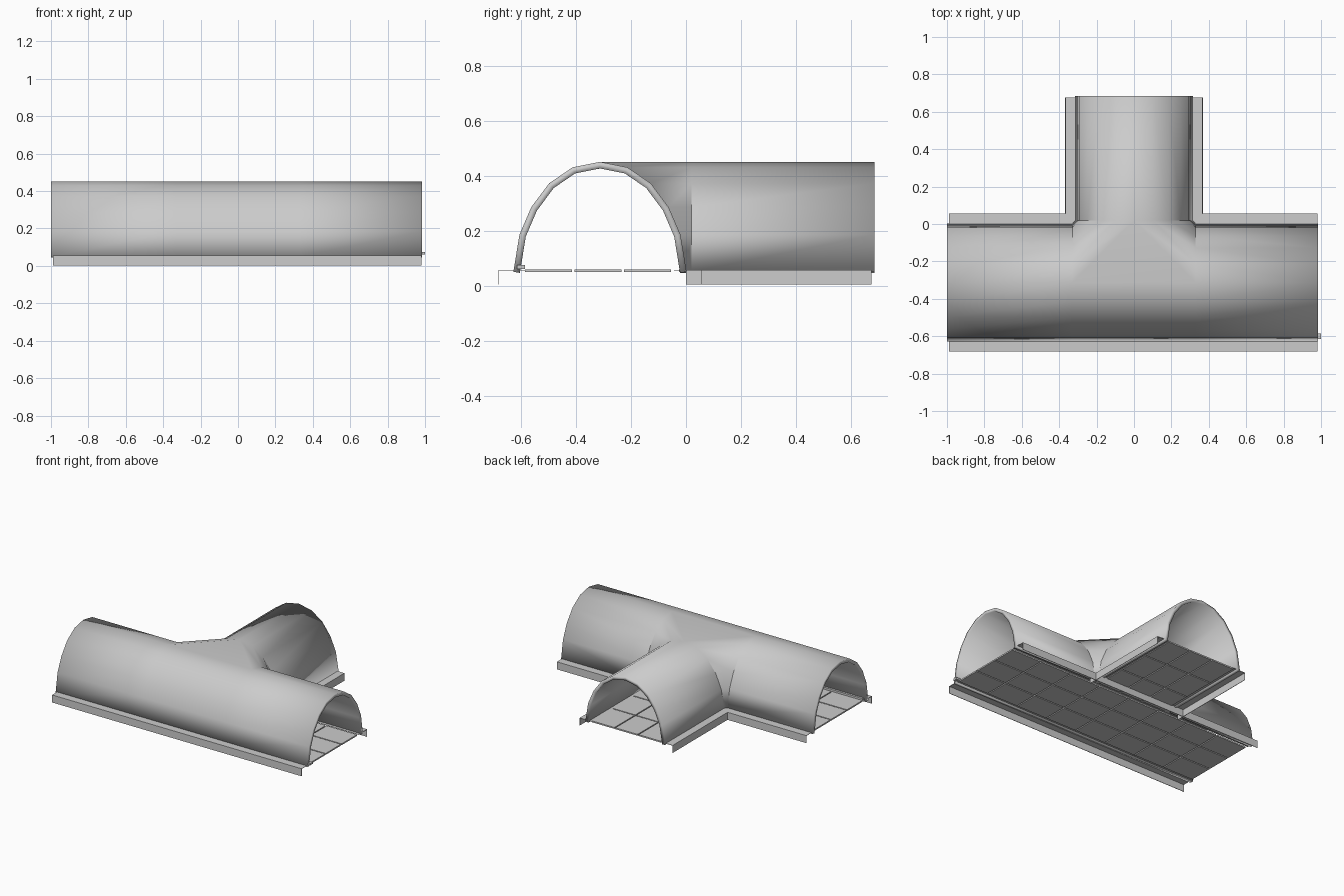
import bpy, bmesh, math

if "Cube" in bpy.data.objects:
    bpy.data.objects.remove(bpy.data.objects["Cube"])

# Half arch section: (half width, height), foot to crest
ARCH = [(0.315, 0.05), (0.293, 0.185), (0.25, 0.285), (0.185, 0.372), (0.1, 0.43), (0.0, 0.45)]
CY = -0.313            # centre line of the main tunnel
X0, X1 = -1.0, 0.985   # main tunnel ends
JX, JY = 0.33, 0.02    # where the junction blend starts on each tunnel
BY = 0.685             # branch end


def finish(name, bm, angle=None, thickness=0):
    me = bpy.data.meshes.new(name)
    bm.to_mesh(me)
    bm.free()
    ob = bpy.data.objects.new(name, me)
    bpy.context.collection.objects.link(ob)
    if angle:
        bpy.ops.object.select_all(action='DESELECT')
        ob.select_set(True)
        bpy.context.view_layer.objects.active = ob
        bpy.ops.object.shade_smooth_by_angle(angle=math.radians(angle))
    if thickness:
        mod = ob.modifiers.new("thickness", 'SOLIDIFY')
        mod.thickness = thickness
        mod.offset = -1
    return ob


def face(bm, *pts):
    return bm.faces.new([bm.verts.new(p) for p in pts])


def loft(bm, a, b):
    for i in range(len(a) - 1):
        face(bm, a[i], a[i + 1], b[i + 1], b[i])


def box(bm, x0, x1, y0, y1, z0, z1):
    vs = bmesh.ops.create_cube(bm, size=1)['verts']
    for v in vs:
        v.co = ((x0 + x1) / 2 + v.co.x * (x1 - x0),
                (y0 + y1) / 2 + v.co.y * (y1 - y0),
                (z0 + z1) / 2 + v.co.z * (z1 - z0))


def main_half(x, side):
    return [(x, CY + side * w, z) for w, z in ARCH]


def branch_half(y, side):
    return [(side * w, y, z) for w, z in ARCH]


# Vaulted shell: main tunnel, branch tunnel and lofted corners between them
bm = bmesh.new()
for a, b in ((X0, -JX), (-JX, JX), (JX, X1)):
    loft(bm, main_half(a, -1), main_half(b, -1))
for s, end in ((-1, X0), (1, X1)):
    loft(bm, main_half(s * JX, 1), main_half(end, 1))
    loft(bm, main_half(s * JX, 1), branch_half(JY, s))
    loft(bm, branch_half(JY, s), branch_half(BY, s))
face(bm, (-JX, CY, 0.45), (JX, CY, 0.45), (0, JY, 0.45))
bmesh.ops.remove_doubles(bm, verts=bm.verts, dist=0.0005)
bmesh.ops.recalc_face_normals(bm, faces=bm.faces)
bm.normal_update()
if max(bm.faces, key=lambda f: f.calc_center_median().z).normal.z < 0:
    bmesh.ops.reverse_faces(bm, faces=bm.faces)
finish("tunnel_shell", bm, 32, 0.024)


# L-shaped base flanges with a hanging skirt
def flange(name, section, a, b, along_x):
    bm = bmesh.new()
    place = (lambda t, p: (t, p[0], p[1])) if along_x else (lambda t, p: (p[0], t, p[1]))
    loft(bm, [place(a, p) for p in section], [place(b, p) for p in section])
    bmesh.ops.remove_doubles(bm, verts=bm.verts, dist=0.0005)
    finish(name, bm, thickness=0.003)


TOP, LOW = 0.054, 0.003
for s, label in ((-1, "front"), (1, "back")):
    sec = [(CY + s * 0.27, TOP), (CY + s * 0.367, TOP), (CY + s * 0.367, LOW)]
    flange("main_flange_" + label, sec[::s], -0.99, 0.98, True)
for s, label in ((-1, "left"), (1, "right")):
    sec = [(s * 0.27, TOP), (s * 0.365, TOP), (s * 0.365, LOW)]
    flange("branch_flange_" + label, sec[::-s], 0.0, 0.675, False)


# Floor panels laid in a grid with open joints
def floor(name, x0, x1, nx, y0, y1, ny, gap=0.008):
    bm = bmesh.new()
    dx, dy = (x1 - x0) / nx, (y1 - y0) / ny
    for i in range(nx):
        for j in range(ny):
            box(bm, x0 + i * dx + gap / 2, x0 + (i + 1) * dx - gap / 2,
                y0 + j * dy + gap / 2, y0 + (j + 1) * dy - gap / 2, 0.049, 0.059)
    finish(name, bm)


floor("main_floor", -0.985, 0.98, 8, -0.59, -0.05, 3)
floor("branch_floor", -0.275, 0.275, 3, -0.03, 0.675, 3)

# Thin rail along the front wall foot, projecting at the right end
bm = bmesh.new()
box(bm, -0.985, 1.0, -0.615, -0.585, 0.06, 0.074)
finish("foot_rail", bm)
